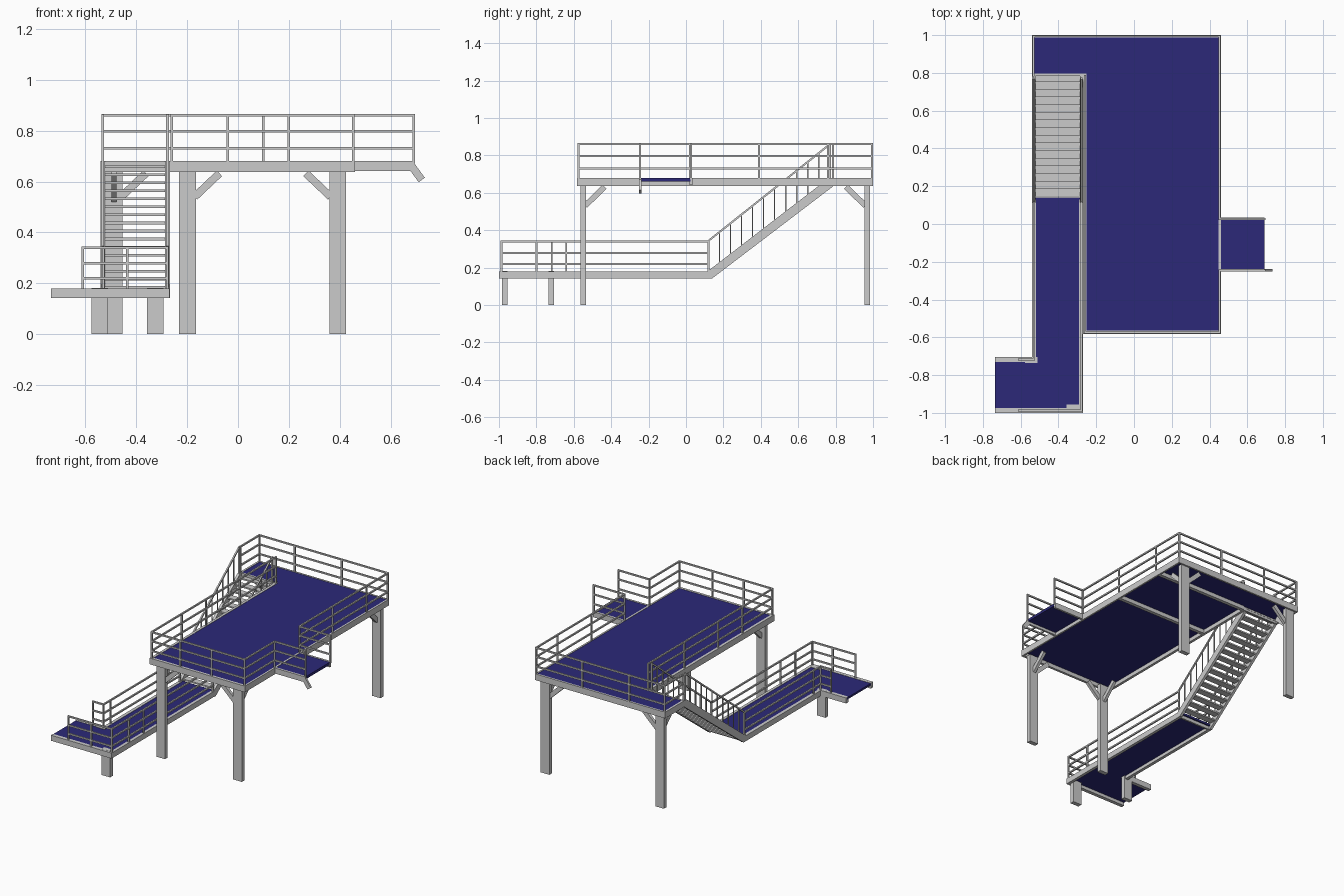
import bpy, bmesh
from mathutils import Vector, Matrix

if "Cube" in bpy.data.objects:
    bpy.data.objects.remove(bpy.data.objects["Cube"])

blue = bpy.data.materials.new("deck_blue")
blue.diffuse_color = (0.025, 0.022, 0.19, 1)
blue.use_nodes = True
blue.node_tree.nodes["Principled BSDF"].inputs["Base Color"].default_value = blue.diffuse_color


class Part:
    """Collects boxes and bars into one named object."""
    def __init__(self):
        self.bm = bmesh.new()

    def box(self, x0, x1, y0, y1, z0, z1):
        m = Matrix.Translation(((x0 + x1) / 2, (y0 + y1) / 2, (z0 + z1) / 2))
        bmesh.ops.create_cube(self.bm, size=1, matrix=m @ Matrix.Diagonal((x1 - x0, y1 - y0, z1 - z0, 1)))

    def bar(self, a, b, w=0.01, h=0.01):
        a, b = Vector(a), Vector(b)
        d = (b - a).normalized()
        side = d.cross(Vector((0, 0, 1)))
        side = side.normalized() if side.length > 1e-4 else Vector((1, 0, 0))
        up = side.cross(d)
        rot = Matrix((side, d, up)).transposed().to_4x4()
        m = Matrix.Translation((a + b) / 2) @ rot
        bmesh.ops.create_cube(self.bm, size=1, matrix=m @ Matrix.Diagonal((w, (b - a).length, h, 1)))

    def prism(self, profile, x0, x1):
        """Extrude a (y, z) profile along x."""
        f = self.bm.faces.new([self.bm.verts.new((x0, y, z)) for y, z in profile])
        r = bmesh.ops.extrude_face_region(self.bm, geom=[f])
        bmesh.ops.translate(self.bm, vec=(x1 - x0, 0, 0),
                            verts=[v for v in r["geom"] if isinstance(v, bmesh.types.BMVert)])

    def railing(self, path, base, levels, posts):
        """Horizontal rails along an xy path, with upright posts."""
        for z in levels:
            for (ax, ay), (bx, by) in zip(path, path[1:]):
                self.bar((ax, ay, z), (bx, by, z))
        for x, y in list(path) + list(posts):
            self.box(x - .005, x + .005, y - .005, y + .005, base, levels[-1] + .005)

    def done(self, name, mat=None):
        bmesh.ops.recalc_face_normals(self.bm, faces=self.bm.faces)
        me = bpy.data.meshes.new(name)
        self.bm.to_mesh(me)
        self.bm.free()
        if mat:
            me.materials.append(mat)
        ob = bpy.data.objects.new(name, me)
        bpy.context.collection.objects.link(ob)


# Upper floor plates
p = Part()
p.box(-.26, .455, -.575, .995, .664, .678)
p.box(-.53, -.26, .792, .995, .664, .678)
p.box(.455, .69, -.24, .025, .66, .678)
p.done("upper_floor", blue)

# Lower floor plates
p = Part()
p.box(-.525, -.28, -.985, .14, .164, .178)
p.box(-.735, -.525, -.985, -.715, .164, .178)
p.done("lower_floor", blue)

# Upper frame beams
p = Part()
B, T = .637, .68
p.box(-.265, .46, -.582, -.565, B, T)
p.box(-.54, .46, .988, 1.0, B, T)
p.box(.448, .46, -.565, .988, B, T)
p.box(-.27, -.252, -.582, .79, B, T)
p.box(-.54, -.526, .78, .988, B, T)
p.box(-.526, -.252, .784, .796, B, T)
for y in (.39, .79):
    p.box(-.252, .448, y - .012, y + .012, B, .664)
for y in (.02, -.252):
    p.box(.46, .69, y, y + .014, .642, T)
p.bar((.68, -.245, .664), (.722, -.245, .606), .014, .03)
p.done("upper_frame")

# Lower frame beams
p = Part()
p.box(-.54, -.518, -.73, .13, .142, .18)
p.box(-.29, -.27, -.995, .13, .142, .18)
p.box(-.735, -.27, -1.0, -.975, .142, .18)
p.box(-.735, -.518, -.73, -.705, .142, .18)
p.box(-.52, -.29, .118, .13, .142, .164)
p.done("lower_frame")

# Tall columns with knee braces (x, y, x direction, y direction)
p, k = Part(), Part()
for x, y, sx, sy in ((-.198, -.55, 1, 1), (.392, -.55, -1, 1),
                     (.392, .97, -1, -1), (-.487, .97, 1, -1)):
    p.box(x - .033, x + .033, y - .015, y + .015, 0, .645)
    k.bar((x + sx * .028, y, .54), (x + sx * .125, y, .632), .02, .03)
    k.bar((x, y + sy * .01, .53), (x, y + sy * .115, .632), .02, .03)
p.done("tall_columns")
k.done("knee_braces")

# Short columns under the walkway
p = Part()
for x, y in ((-.325, -.97), (-.543, -.72)):
    p.box(x - .033, x + .033, y - .015, y + .015, 0, .181)
p.done("short_columns")

# Stair stringers and treads
p = Part()
for x in (-.54, -.286):
    p.prism([(.115, .142), (.14, .142), (.79, .637), (.79, .68), (.765, .68), (.115, .18)], x, x + .018)
p.done("stair_stringers")
p = Part()
for i in range(16):
    y, z = .145 + i * .0405, .19 + i * .0315
    p.box(-.524, -.284, y, y + .045, z - .01, z)
p.done("stair_treads")

# Stair handrails with balusters
p = Part()
for x in (-.531, -.277):
    p.bar((x, .12, .343), (x, .77, .86))
    for i in range(1, 11):
        y = .12 + i * .059
        s = (y - .12) / .65
        p.box(x - .003, x + .003, y - .003, y + .003, .165 + s * .5, .343 + s * .517)
    for y, z0, z1 in ((.12, .17, .345), (.77, .66, .865)):
        p.box(x - .005, x + .005, y - .005, y + .005, z0, z1)
p.done("stair_handrails")

# Upper railings
p = Part()
UP = (.73, .797, .86)
p.railing([(.69, -.246), (.453, -.246), (.453, -.575), (-.26, -.575), (-.26, .785)], .67, UP,
          [(-.04, -.575), (.2, -.575), (-.26, -.245), (-.26, .02), (-.26, .39)])
p.railing([(.69, .026), (.453, .026), (.453, .994), (-.532, .994), (-.532, .785)], .67, UP,
          [(.453, .39), (.453, .76), (.1, .994), (-.26, .994)])
p.done("upper_railings")

# Lower railings
p = Part()
LOW = (.22, .278, .34)
p.railing([(-.61, -.987), (-.278, -.987), (-.278, .12)], .17, LOW,
          [(-.435, -.987), (-.278, -.8), (-.278, -.64)])
p.railing([(-.61, -.718), (-.53, -.718), (-.53, .12)], .17, LOW, [(-.53, -.64)])
p.done("lower_railings")
